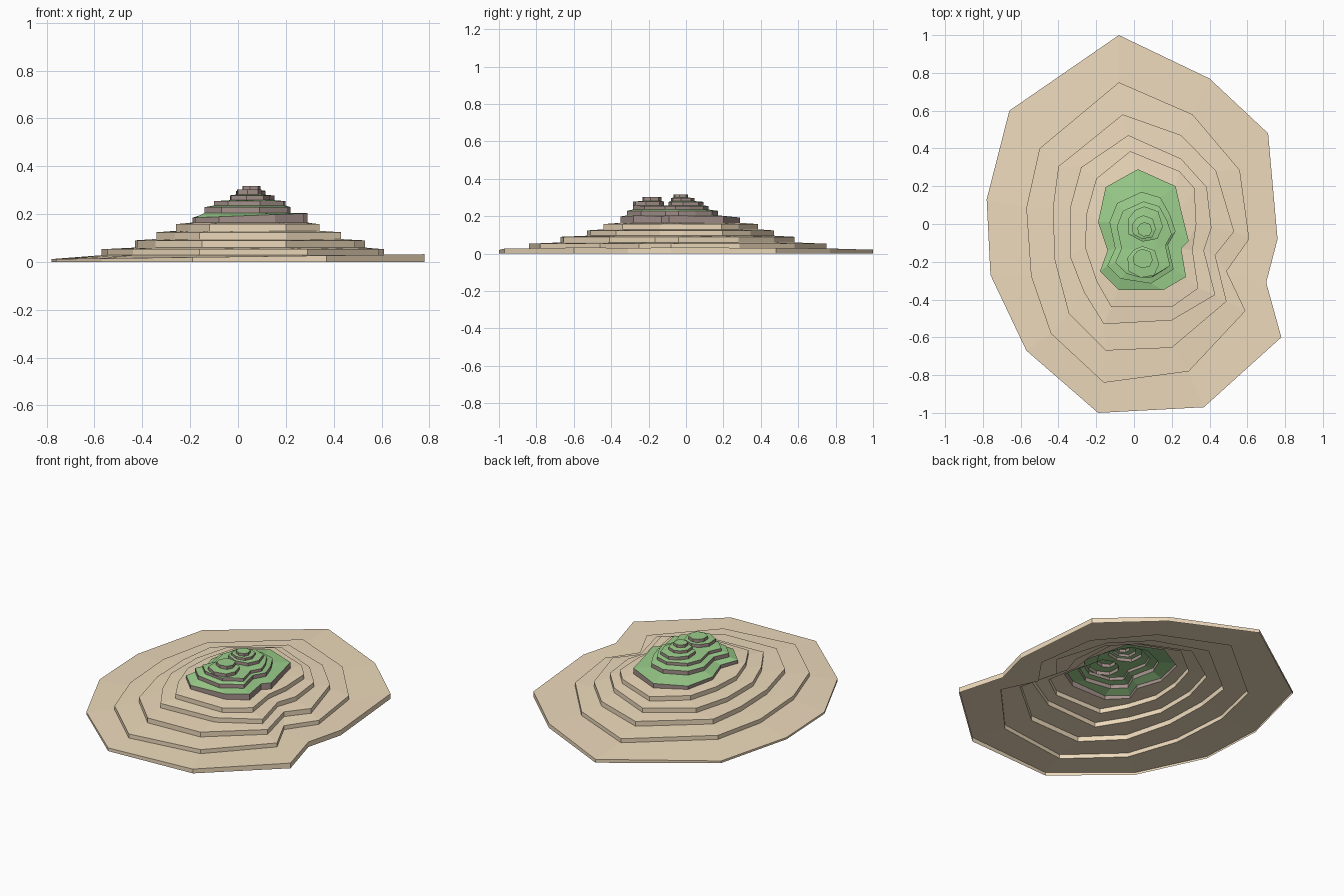
import bpy, bmesh
from mathutils import Vector

if "Cube" in bpy.data.objects:
    bpy.data.objects.remove(bpy.data.objects["Cube"])


def material(name, color):
    m = bpy.data.materials.new(name)
    m.diffuse_color = (*color, 1)
    m.use_nodes = True
    m.node_tree.nodes["Principled BSDF"].inputs["Base Color"].default_value = m.diffuse_color
    return m


SAND = material("sand", (0.85, 0.70, 0.50))
GRASS = material("grass", (0.33, 0.62, 0.26))
ROCK = material("rock", (0.37, 0.28, 0.26))


def pts(*v):
    return list(zip(v[::2], v[1::2]))


def scaled(ring, s, frm, to):
    return [(to[0] + (x - frm[0]) * s, to[1] + (y - frm[1]) * s) for x, y in ring]


def terrace(name, ring, z0, z1, inner=(), z2=None, wall=SAND, top=SAND, tilt=0.0):
    """Vertical riser around a ring, then a tread reaching the inner ring(s)."""
    bm = bmesh.new()
    low = [bm.verts.new((x, y, max(0, z0))) for x, y in ring]
    high = [bm.verts.new((x, y, z1 + tilt * x)) for x, y in ring]
    n = len(ring)
    for i in range(n):
        j = (i + 1) % n
        bm.faces.new((low[j], low[i], high[i], high[j]))
    if not inner:
        f = bm.faces.new(high[::-1])
        f.material_index = 1
    elif len(inner) == 1 and len(inner[0]) == n:
        ins = [bm.verts.new((x, y, z2)) for x, y in inner[0]]
        for i in range(n):
            j = (i + 1) % n
            f = bm.faces.new((high[j], high[i], ins[i], ins[j]))
            f.material_index = 1
    else:
        edges = [bm.edges.get((high[i], high[i - 1])) for i in range(n)]
        for r in inner:
            vs = [bm.verts.new((x, y, z2)) for x, y in r]
            edges += [bm.edges.new((vs[i], vs[i - 1])) for i in range(len(vs))]
        res = bmesh.ops.triangle_fill(bm, edges=edges, use_beauty=True, normal=Vector((0, 0, 1)))
        for f in [g for g in res["geom"] if isinstance(g, bmesh.types.BMFace)]:
            f.material_index = 1
            f.normal_update()
            if f.normal.z < 0:
                f.normal_flip()
    me = bpy.data.meshes.new(name)
    bm.to_mesh(me)
    bm.free()
    me.materials.append(wall)
    me.materials.append(top)
    ob = bpy.data.objects.new(name, me)
    bpy.context.collection.objects.link(ob)


# Contour outlines, clockwise from the back
shore = pts(-.08, 1, .40, .77, .71, .48, .76, -.08, .70, -.31, .78, -.60,
            .37, -.97, -.19, -1, -.57, -.67, -.76, -.27, -.78, .13, -.66, .60)
sand1 = pts(-.08, .75, .31, .58, .56, .285, .61, -.08, .49, -.25, .59, -.46,
            .29, -.78, -.16, -.84, -.44, -.58, -.545, -.275, -.57, .085, -.50, .40)
sand2 = pts(-.06, .58, .25, .47, .435, .28, .53, -.04, .43, -.165, .49, -.41,
            .20, -.655, -.15, -.67, -.345, -.475, -.42, -.19, -.43, .08, -.40, .305)
sand3 = pts(-.03, .47, .25, .345, .385, .195, .41, -.02, .37, -.14, .43, -.375,
            .20, -.51, -.16, -.53, -.265, -.36, -.34, -.17, -.34, .08, -.28, .30)
sand4 = pts(-.02, .385, .24, .28, .32, .19, .33, 0, .31, -.14, .34, -.34,
            .20, -.44, -.12, -.44, -.20, -.30, -.26, -.12, -.25, .06, -.20, .24)
grass1 = pts(.02, .29, .22, .20, .25, .07, .29, -.09, .25, -.13, .275, -.28,
             .155, -.35, -.08, -.35, -.18, -.25, -.14, -.14, -.19, .01, -.15, .195)
grass2 = pts(.04, .17, .14, .14, .19, .05, .22, -.04, .18, -.11, .21, -.24,
             .09, -.315, -.07, -.29, -.14, -.22, -.10, -.13, -.13, .01, -.09, .11)
grass3 = scaled(grass2, .83, (.04, -.07), (.05, -.08))

# Sandy lower terraces
terrace("shore", shore, 0, .022, [sand1], .028, tilt=.013)
terrace("sand_terrace_1", sand1, .028, .053, [sand2], .060)
terrace("sand_terrace_2", sand2, .060, .090, [sand3], .096)
terrace("sand_terrace_3", sand3, .096, .124, [sand4], .130)
terrace("sand_terrace_4", sand4, .130, .158, [grass1], .165)

# Two small peaks sharing one grassy saddle
blob = pts(0, 1, .75, .72, 1, -.1, .7, -.75, -.1, -.9, -.85, -.5, -.9, .3, -.5, .8)
O = (0, 0)
a1, a2, a3 = [scaled(blob, s, O, c) for s, c in
              ((.098, (.055, -.005)), (.066, (.05, -.02)), (.04, (.055, -.03)))]
b1, b2 = [scaled(blob, s, O, c) for s, c in ((.088, (.045, -.205)), (.054, (.045, -.185)))]

# Grassy terraces with rock walls
G = dict(wall=ROCK, top=GRASS)
terrace("grass_terrace_1", grass1, .165, .192, [grass2], .205, tilt=.04, **G)
terrace("grass_terrace_2", grass2, .205, .229, [grass3], .236, **G)
terrace("grass_terrace_3", grass3, .236, .254, [a1, b1], .258, **G)
terrace("main_peak_lower", a1, .258, .277, [a2], .281, **G)
terrace("main_peak_middle", a2, .281, .297, [a3], .300, **G)
terrace("main_peak_top", a3, .300, .317, **G)
terrace("second_peak_lower", b1, .258, .278, [b2], .282, **G)
terrace("second_peak_top", b2, .282, .302, **G)
